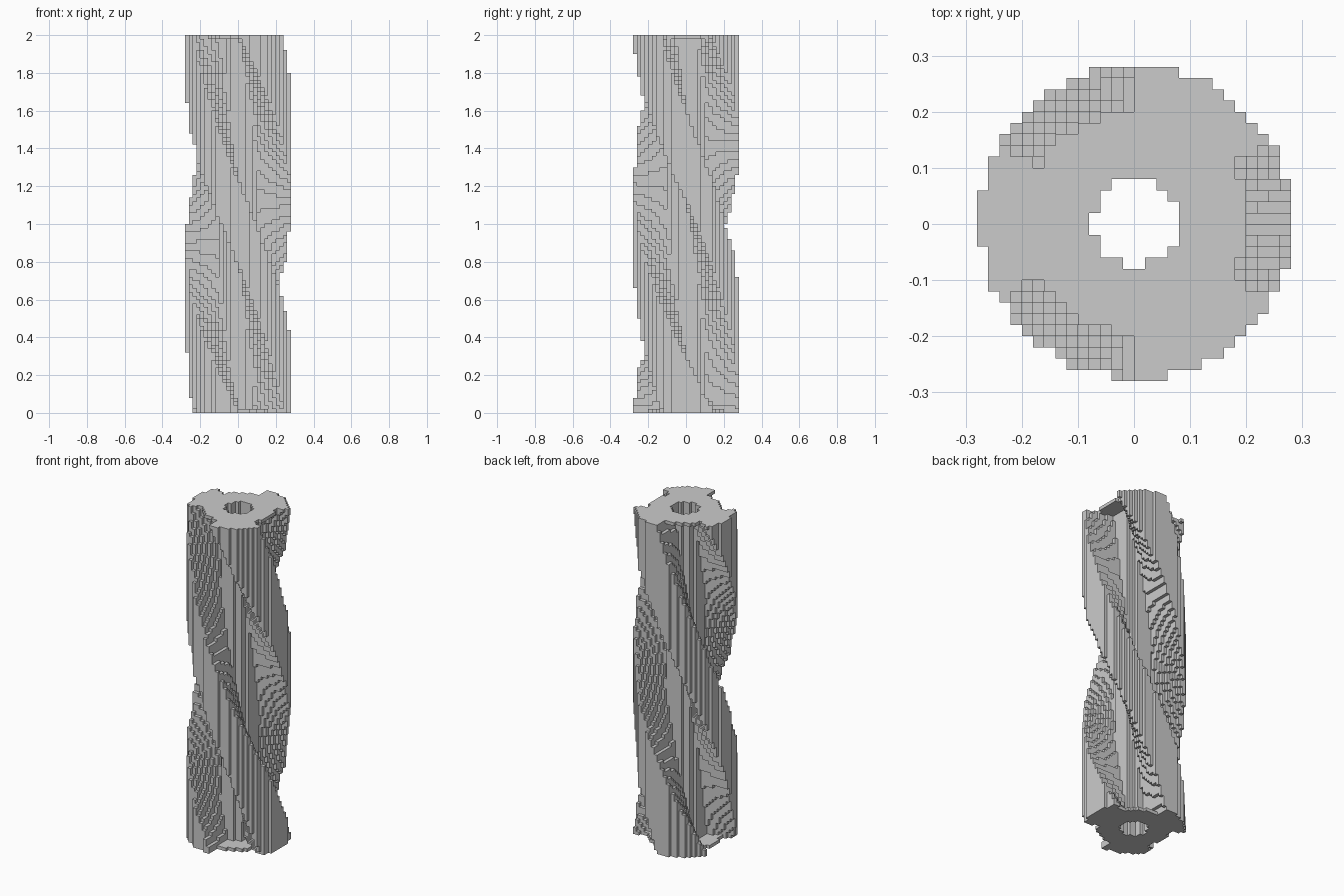
import bpy, bmesh, math

cube = bpy.data.objects.get("Cube")
if cube:
    bpy.data.objects.remove(cube, do_unlink=True)

CELL = 0.02          # block size
LAYERS = 100         # blocks in height
HALF = 14            # blocks from the axis to the rim
AXIS = 0.0033        # slight offset of the true axis from the block grid
R_RIM, R_END, R_CORE, R_BORE = 0.278, 0.199, 0.1, 0.0766
FLUTES = 3


def make_material(name, rgb):
    mat = bpy.data.materials.new(name)
    mat.use_nodes = True
    color = (*rgb, 1.0)
    mat.diffuse_color = color
    mat.node_tree.nodes["Principled BSDF"].inputs["Base Color"].default_value = color
    return mat


def layer_cells(k):
    """Filled blocks of one layer: bored disc minus the twisted flutes."""
    t = k / (LAYERS - 1)
    turn = 180 * (1 - t)
    half_width = 30 + 10 * math.sin(math.pi * t)
    # end layers keep a shallow collar, the rest is cut down to the core
    floor = R_END if k in (0, LAYERS - 1) else R_CORE
    pitch = 360 / FLUTES
    cells = set()
    for i in range(-HALF, HALF):
        for j in range(-HALF, HALF):
            x = (i + 0.5) * CELL - AXIS
            y = (j + 0.5) * CELL - AXIS
            r = math.hypot(x, y)
            if not R_BORE < r <= R_RIM:
                continue
            a = math.degrees(math.atan2(y, x)) - turn
            off = abs((a + pitch / 2) % pitch - pitch / 2)
            if r > floor and off < half_width:
                continue
            cells.add((i, j, k))
    return cells


# All filled blocks
filled = set()
for k in range(LAYERS):
    filled |= layer_cells(k)

# Outer skin: one square for each block side without a neighbour
bm = bmesh.new()
corners = {}


def vert(p):
    if p not in corners:
        corners[p] = bm.verts.new([c * CELL for c in p])
    return corners[p]


for cell in filled:
    for axis in range(3):
        u, v = (axis + 1) % 3, (axis + 2) % 3
        for side in (0, 1):
            near = list(cell)
            near[axis] += 2 * side - 1
            if tuple(near) in filled:
                continue
            loop = [(0, 0), (1, 0), (1, 1), (0, 1)]
            if not side:
                loop.reverse()
            ring = []
            for du, dv in loop:
                p = list(cell)
                p[axis] += side
                p[u] += du
                p[v] += dv
                ring.append(vert(tuple(p)))
            bm.faces.new(ring)

mesh = bpy.data.meshes.new("twisted_fluted_column")
bm.to_mesh(mesh)
bm.free()
mesh.materials.append(make_material("plain_grey", (0.6, 0.6, 0.6)))
column = bpy.data.objects.new("twisted_fluted_column", mesh)
bpy.context.collection.objects.link(column)
